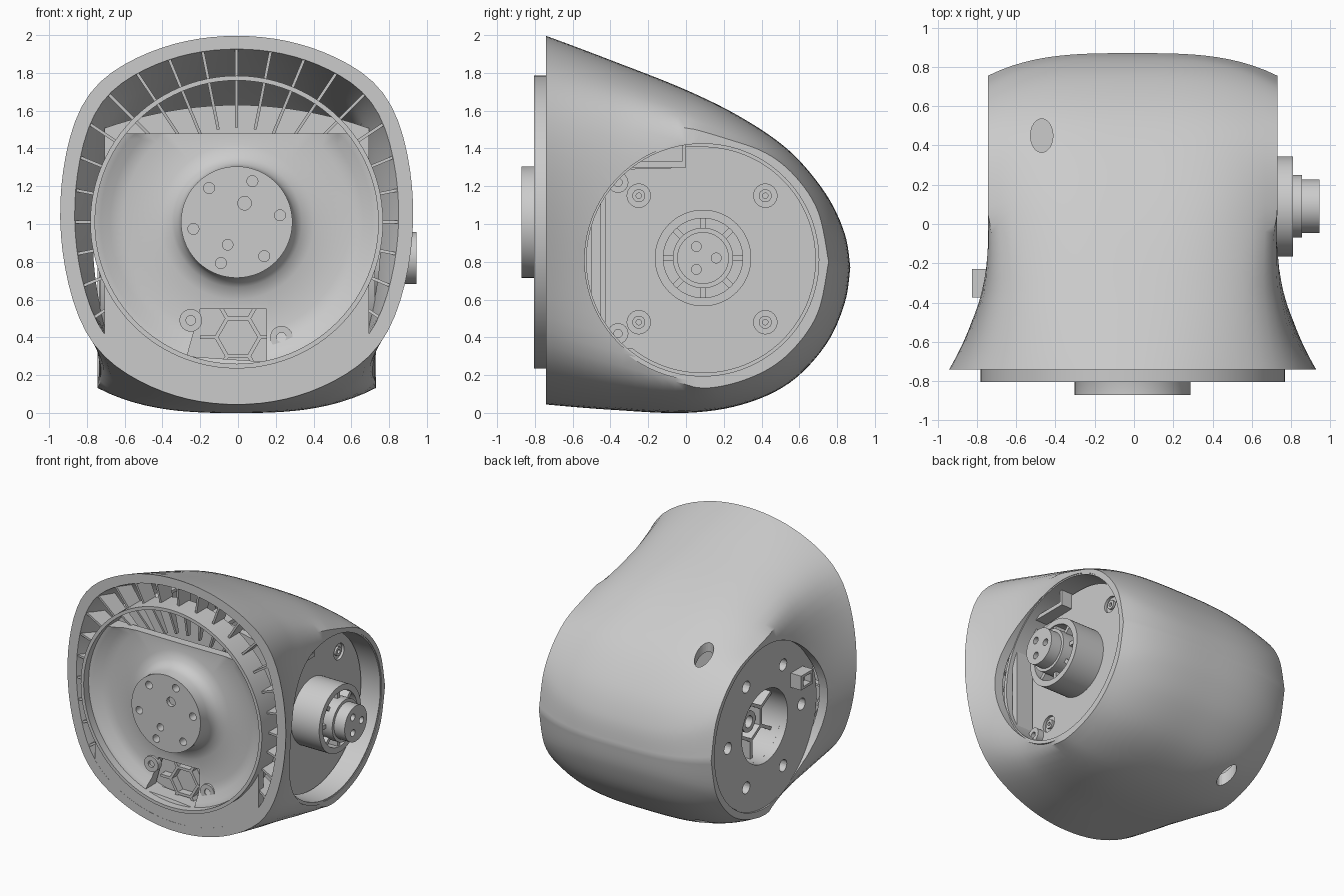
import bpy, bmesh
from math import sin, cos, pi, radians, atan2, hypot, sqrt
from mathutils import Vector, Matrix

if "Cube" in bpy.data.objects:
    bpy.data.objects.remove(bpy.data.objects["Cube"])

grey = bpy.data.materials.new("light_grey")
grey.use_nodes = True
grey.diffuse_color = (0.6, 0.6, 0.6, 1)
grey.node_tree.nodes["Principled BSDF"].inputs["Base Color"].default_value = (0.6, 0.6, 0.6, 1)

CX = -0.007                       # middle of the body
FRONT = (CX, 0, 1.01)             # axis of the front flange
SIDE = (0, 0.088, 0.81)           # axis of the side discs


def finish(bm, name):
    """Turn a bmesh into a named object."""
    bmesh.ops.recalc_face_normals(bm, faces=bm.faces)
    me = bpy.data.meshes.new(name)
    bm.to_mesh(me)
    bm.free()
    ob = bpy.data.objects.new(name, me)
    bpy.context.collection.objects.link(ob)
    me.materials.append(grey)
    return ob


def select(ob):
    bpy.ops.object.select_all(action='DESELECT')
    ob.select_set(True)
    bpy.context.view_layer.objects.active = ob


def smooth(ob, angle=32):
    select(ob)
    bpy.ops.object.shade_smooth_by_angle(angle=radians(angle))


def add_lathe(bm, profile, centre, axis, steps=64):
    """Turn a closed (radius, position) profile round an X, Y or Z axis."""
    turn = {'X': Matrix.Rotation(pi / 2, 3, 'Y'), 'Y': Matrix.Rotation(-pi / 2, 3, 'X'),
            'Z': Matrix.Identity(3)}[axis]
    rings = []
    for r, h in profile:
        n = steps if r > 0 else 1
        ring = [bm.verts.new(turn @ Vector((r * cos(2 * pi * k / n), r * sin(2 * pi * k / n), h)) + Vector(centre))
                for k in range(n)]
        rings.append(ring)
    for a, b in zip(rings, rings[1:] + rings[:1]):
        for k in range(steps):
            quad = [a[k % len(a)], a[(k + 1) % len(a)], b[(k + 1) % len(b)], b[k % len(b)]]
            corners = list(dict.fromkeys(quad))
            if len(corners) > 2:
                bm.faces.new(corners)


def lathe(name, profile, centre, axis, steps=64):
    bm = bmesh.new()
    add_lathe(bm, profile, centre, axis, steps)
    ob = finish(bm, name)
    smooth(ob)
    return ob


def disc(r, a, b, inner=0):
    return [(inner, a), (r, a), (r, b), (inner, b)]


def cut(ob, holes, steps=24):
    """Subtract cylinders given as (radius, from, to, centre, axis)."""
    bm = bmesh.new()
    for r, a, b, c, axis in holes:
        add_lathe(bm, disc(r, a, b), c, axis, steps)
    cut_with(ob, finish(bm, "cutter"))


def cut_with(ob, cutter):
    cutter.hide_render = True
    mod = ob.modifiers.new("cut", 'BOOLEAN')
    mod.object, mod.solver = cutter, 'EXACT'
    select(ob)
    bpy.ops.object.modifier_apply(modifier="cut")
    bpy.data.objects.remove(cutter)
    smooth(ob)


def prism(name, pts, thick):
    """Flat polygon thickened along the given vector."""
    bm = bmesh.new()
    f = bm.faces.new([bm.verts.new(p) for p in pts])
    ext = bmesh.ops.extrude_face_region(bm, geom=[f], use_keep_orig=True)
    bmesh.ops.translate(bm, vec=thick, verts=[v for v in ext["geom"] if isinstance(v, bmesh.types.BMVert)])
    return finish(bm, name)


def box(name, lo, hi):
    return prism(name, [(lo[0], lo[1], lo[2]), (hi[0], lo[1], lo[2]),
                        (hi[0], lo[1], hi[2]), (lo[0], lo[1], hi[2])], (0, hi[1] - lo[1], 0))


def around(centre, r, n, start=0, axis='X'):
    for i in range(n):
        a = radians(start) + 2 * pi * i / n
        d = (0, r * cos(a), r * sin(a)) if axis == 'X' else (r * cos(a), 0, r * sin(a))
        yield Vector(centre) + Vector(d)


# Body shell: four guide curves in (y, z), front to back
TOP = [(-.74, 2.0), (-.4, 1.87), (0, 1.71), (.3, 1.56), (.55, 1.385), (.74, 1.16), (.84, .95), (.87, .77)]
TOP_EDGE = [(-.74, 1.72), (-.4, 1.64), (-.05, 1.53), (.2, 1.456), (.42, 1.377), (.58, 1.25), (.70, 1.064), (.755, .80)]
LOW_EDGE = [(-.74, .335), (-.4, .23), (0, .141), (.2, .144), (.42, .223), (.58, .351), (.70, .536), (.755, .80)]
LOW = [(-.74, .04), (-.4, .015), (0, 0), (.3, .045), (.55, .16), (.74, .36), (.84, .58), (.87, .77)]


def curve(pts, t):
    """Smooth interpolation through the guide points."""
    i = min(int(t), len(pts) - 2)
    f = t - i
    p = [Vector(pts[max(0, min(len(pts) - 1, k))]) for k in range(i - 1, i + 3)]
    return 0.5 * (2 * p[1] + (p[2] - p[0]) * f + (2 * p[0] - 5 * p[1] + 4 * p[2] - p[3]) * f * f
                  + (3 * p[1] - p[0] - 3 * p[2] + p[3]) * f ** 3)


def section(t, inner):
    """Closed cross-section ring, with corners rounded towards the front."""
    top, te, le, low = [curve(c, t) for c in (TOP, TOP_EDGE, LOW_EDGE, LOW)]
    flare = lambda y: max(0, -y / .74) ** 2.2
    wt, wl = .737 + .06 * flare(te[0]), .737 + .035 * flare(le[0])
    power = min(3.2, 2.2 + .4 * t)
    arch = [(k / 12, abs(k / 12) ** power) for k in range(-12, 12)]
    side = []
    for k in range(16):
        v = k / 16
        y, z = te.lerp(le, v)
        side.append((wt + (wl - wt) * v + .157 * flare(y) * max(0, sin(pi * v)) ** .8, y, z))
    pts = [(u * wt, *top.lerp(te, f)) for u, f in arch] + side
    pts += [(-u * wl, *low.lerp(le, f)) for u, f in arch]
    pts += [(-wl, *le)] + [(-x, y, z) for x, y, z in side[:0:-1]]
    pts = [Vector(p) for p in pts]
    for step in range(6):
        pts = [p.lerp((pts[i - 1] + pts[(i + 1) % len(pts)]) / 2, .5 * max(0, min(1, (.05 - p.y) / .4)))
               for i, p in enumerate(pts)]
    if inner:
        pts = [Vector((p.x * .918, -.74 + (p.y + .74) * .956, 1 + (p.z - 1) * .93)) for p in pts]
    return [p + Vector((CX, 0, 0)) for p in pts]


STATIONS = [k / 6 for k in range(43)]
bm = bmesh.new()
rows = [[bm.verts.new(p) for p in section(t, inner)]
        for inner, order in ((True, STATIONS[::-1]), (False, STATIONS)) for t in order]
for a, b in zip(rows, rows[1:]):
    for i in range(len(a)):
        k = (i + 1) % len(a)
        bm.faces.new((a[i], a[k], b[k], b[i]))
bmesh.ops.remove_doubles(bm, verts=bm.verts, dist=1e-4)
bmesh.ops.dissolve_degenerate(bm, edges=bm.edges, dist=1e-5)
shell = finish(bm, "body_shell")
cut(shell, [(.625, .45, 1.1, SIDE, 'X'), (.625, -1.1, -.5, SIDE, 'X')], 96)
bm = bmesh.new()
add_lathe(bm, disc(.057, -.1, 2.1), (0, 0, 0), 'Z', 32)
bmesh.ops.scale(bm, vec=(1, 1.5, 1), verts=bm.verts)
bmesh.ops.translate(bm, vec=(-.47, .45, 0), verts=bm.verts)
cut_with(shell, finish(bm, "cutter"))
box("hole_stop", (-.57, .33, 1.1), (-.37, .57, 1.13))

# Flat lower lip of the front rim, curved to fit the flange
xs = [k * .07 for k in range(-10, 11)]
lower = [(x + CX, -.739, .07 + .31 * (abs(x) / .76) ** 2.2) for x in xs]
upper = [(x + CX, -.739, 1.01 - sqrt(.765 ** 2 - x * x)) for x in xs]
smooth(prism("front_lip", lower + upper[::-1], (0, .06, 0)))

# Inner bulkhead behind the flange
arch = [(x + CX, -.5, 1.63 - .25 * x * x) for x in xs]
smooth(prism("bulkhead", [(.7 + CX, -.5, .45), (.4, -.5, .25), (-.4, -.5, .25), (-.7 + CX, -.5, .45)] + arch, (0, .05, 0)))

# Radial ribs between flange and shell
inner_rows = [section(t, True) for t in (0.03, .3, .55)]
for i in range(-11, 12):
    a = i * pi / 16
    out = []
    for row in inner_rows:
        p = min(row, key=lambda q: abs(atan2((q.x - CX) * cos(a) - (q.z - 1.01) * sin(a),
                                             (q.z - 1.01) * cos(a) + (q.x - CX) * sin(a))))
        out.append((hypot(p.x - CX, p.z - 1.01) + .012, p.y))
    poly = out + [(.5, out[-1][1]), (.5, -.61), (.77, -.66), (.77, -.72)]
    side = Vector((cos(a), 0, -sin(a))) * .016
    prism("rib", [Vector((CX + r * sin(a), y, 1.01 + r * cos(a))) - side / 2 for r, y in poly], side)

# Front flange: outer ring, dished plate and output boss
lathe("flange_ring", disc(.775, -.805, -.6, .75), FRONT, 'Y', 96)
bm = bmesh.new()
add_lathe(bm, [(0, -.87), (.295, -.87), (.295, -.79), (.31, -.745), (.345, -.71), (.41, -.69),
               (.6, -.685), (.67, -.7), (.72, -.735), (.752, -.745), (.752, -.62), (0, -.62)], FRONT, 'Y', 96)
res = bmesh.ops.bisect_plane(bm, geom=bm.verts[:] + bm.edges[:] + bm.faces[:], plane_co=(0, 0, 1.48),
                             plane_no=(0, 0, 1), clear_outer=True)
bmesh.ops.triangle_fill(bm, use_beauty=True, edges=[e for e in res["geom_cut"] if isinstance(e, bmesh.types.BMEdge)])
dish = finish(bm, "dished_plate")
bolts = [(.029, -1, -.8, p, 'Y') for p in around(FRONT, .232, 6, 9, 'Y')]
bolts += [(.036, -1, -.84, (.035, 0, 1.11), 'Y'), (.028, -1, -.8, (-.055, 0, .89), 'Y')]
cut(dish, bolts)
window = prism("cutter", [(-.27, -.8, .30), (.15, -.8, .27), (.15, -.8, .55), (-.2, -.8, .55)], (0, .4, 0))
cut_with(dish, window)
for x, z in ((-.25, .49), (.23, .40)):
    lathe("screw_ear", disc(.06, -.705, -.66, .025), (x, 0, z), 'Y', 24)


def bar(name, a, b, w, depth):
    """Thin strut between two points, thickened along depth."""
    a, b, depth = Vector(a), Vector(b), Vector(depth)
    n = (b - a).cross(depth).normalized() * w / 2
    prism(name, [a - n, b - n, b + n, a + n], depth)


# Hexagonal lattice inside the lower window
hexa = list(around((0, -.66, .4), .115, 6, 0, 'Y'))
far = list(around((0, -.66, .4), .2, 6, 0, 'Y'))
for i in range(6):
    bar("lattice_bar", hexa[i], hexa[i - 1], .02, (0, .15, 0))
    bar("lattice_spoke", hexa[i], far[i], .02, (0, .15, 0))
box("window_back", (-.28, -.6, .26), (.16, -.57, .57))

# Drive side: recess wall, mounting plate and screws
lathe("recess_wall", disc(.64, .48, .725, .615), SIDE, 'X', 96)
lathe("recess_floor", disc(.625, .48, .53), SIDE, 'X', 96)
arc = [(.53, SIDE[1] + .6 * cos(a), SIDE[2] + .6 * sin(a)) for a in [radians(d) for d in range(-128, 92, 4)]]
corners = [(0, 1.41), (0, 1.3), (-.36, 1.29), (-.43, 1.22), (-.43, .42), (-.36, .345)]
plate = prism("mounting_plate", arc + [(.53, y, z) for y, z in corners], (.04, 0, 0))
screws = [(0, y, z) for y in (-.25, .42) for z in (.48, 1.15)]
cut(plate, [(.062, .55, .8, s, 'X') for s in screws])
for s in screws:
    lathe("screw", disc(.034, .5, .568, .014), s, 'X', 24)
for z in (.42, 1.22):
    lathe("corner_boss", disc(.055, .52, .62, .022), (0, -.36, z), 'X', 24)
box("cable_guide", (.52, -.4, 1.30), (.66, -.01, 1.33))
box("cable_stop", (.52, -.02, 1.30), (.66, 0, 1.43))

# Drive hub
HUB = (0, .09, .82)
lathe("hub_sleeve", disc(.255, .55, .81, .21), HUB, 'X')
lathe("hub_floor", disc(.22, .56, .70), HUB, 'X')
core = lathe("hub_core", [(0, .68), (.16, .68), (.16, .855), (.137, .855), (.137, .945), (0, .945)], HUB, 'X')
cut(core, [(.026, .9, 1, p, 'X') for p in around(HUB, .07, 3, 0)])
for p, q in zip(around(HUB, .15, 8), around(HUB, .22, 8)):
    bar("hub_spoke", p + Vector((.69, 0, 0)), q + Vector((.69, 0, 0)), .03, (.11, 0, 0))

# Idle side: flush cover with bolt holes, open bearing and plug
cover = lathe("idle_cover", disc(.622, -.735, -.64, .28), SIDE, 'X', 96)
cut(cover, [(.045, -.8, -.67, p, 'X') for p in around(SIDE, .45, 6)])
lathe("idle_wall", disc(.64, -.73, -.6, .615), SIDE, 'X', 96)
lathe("bearing_wall", disc(.30, -.68, -.45, .28), SIDE, 'X')
lathe("bearing_floor", disc(.30, -.48, -.45), SIDE, 'X')
lathe("bearing_core", disc(.08, -.6, -.46, .045), SIDE, 'X', 32)
start = list(around(SIDE, .14, 6, 30))
end = list(around(SIDE, .285, 6, 30))
for i in range(6):
    off = Vector((-.62, 0, 0))
    bar("bearing_spoke", start[i] + off, end[i] + off, .025, (.15, 0, 0))
    bar("bearing_hexagon", start[i] + off, start[i - 1] + off, .025, (.15, 0, 0))
plug = box("cable_plug", (-.825, -.375, .99), (-.72, -.23, 1.10))
cut_with(plug, box("cutter", (-.9, -.35, 1.01), (-.77, -.255, 1.08)))
